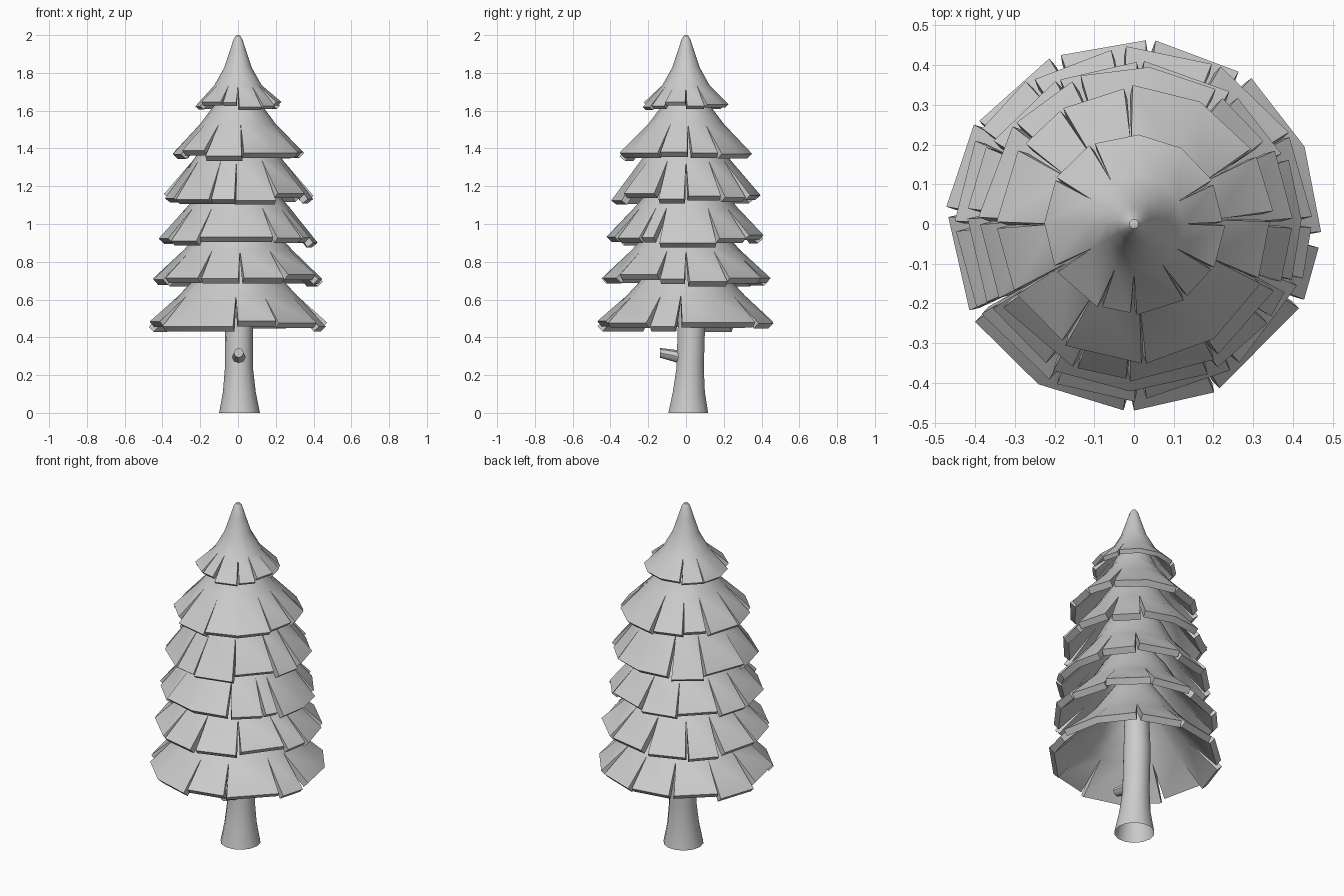
import bpy, bmesh, math, random
from mathutils import Vector

if "Cube" in bpy.data.objects:
    bpy.data.objects.remove(bpy.data.objects["Cube"])

random.seed(4)


def smooth(ob, angle):
    bpy.ops.object.select_all(action='DESELECT')
    ob.select_set(True)
    bpy.context.view_layer.objects.active = ob
    bpy.ops.object.shade_smooth_by_angle(angle=math.radians(angle))


def make_object(name, bm):
    me = bpy.data.meshes.new(name)
    bm.to_mesh(me)
    bm.free()
    ob = bpy.data.objects.new(name, me)
    bpy.context.collection.objects.link(ob)
    return ob


def polar(r, deg, z):
    a = math.radians(deg)
    return Vector((r * math.cos(a), r * math.sin(a), z))


def tier(name, upper, notch, rim, slits, thick=0.038):
    """Cone skirt split below the notch ring into separate shingle panels."""
    bm = bmesh.new()
    slits = sorted(s % 360 for s in slits)
    for a0, a1 in zip(slits, slits[1:] + [slits[0] + 360]):
        n = max(1, round((a1 - a0) / 27))
        angles = [a0 + (a1 - a0) * i / n for i in range(n + 1)]
        # each panel has its own length and pitch
        reach = random.uniform(0.97, 1.03) if n > 1 else random.uniform(0.93, 1.02)
        drop = random.uniform(-0.028, 0.008)
        g0, g1 = random.uniform(0.5, 2.6), random.uniform(0.5, 2.6)
        r = notch[0] + (rim[0] - notch[0]) * reach
        z = notch[1] + (rim[1] - notch[1]) * reach + drop
        rows = [[polar(pr, a, pz) for a in angles] for pr, pz in upper + [notch]]
        rows.append([polar(r, a0 + g0 + (a1 - a0 - g0 - g1) * i / n, z)
                     for i in range(n + 1)])
        vs = [[bm.verts.new(p) for p in row] for row in rows]
        for top, low in zip(vs, vs[1:]):
            for i in range(n):
                bm.faces.new((top[i], low[i], low[i + 1], top[i + 1]))
    bmesh.ops.remove_doubles(bm, verts=bm.verts, dist=0.0005)
    ob = make_object(name, bm)
    mod = ob.modifiers.new("thickness", 'SOLIDIFY')
    mod.thickness = thick
    mod.offset = -1
    bpy.context.view_layer.objects.active = ob
    bpy.ops.object.modifier_apply(modifier=mod.name)
    smooth(ob, 36)


def tube(name, rings, sides, axis='Z', cap=False):
    """Loft of circles given as (centre, radius)."""
    bm = bmesh.new()
    loops = []
    for c, r in rings:
        loop = []
        for i in range(sides):
            p = polar(r, 360 * i / sides, 0)
            if axis == 'Y':
                p = Vector((p.x, 0, p.y))
            loop.append(bm.verts.new(Vector(c) + p))
        loops.append(loop)
    for a, b in zip(loops, loops[1:]):
        for i in range(sides):
            j = (i + 1) % sides
            bm.faces.new((a[i], a[j], b[j], b[i]))
    if cap:
        bm.faces.new(loops[-1])
    bmesh.ops.recalc_face_normals(bm, faces=bm.faces)
    smooth(make_object(name, bm), 45)


# Foliage tiers, top to bottom
tier("top_foliage", [(0, 2.0), (0.012, 1.996), (0.023, 1.98), (0.042, 1.92), (0.072, 1.83)],
     (0.125, 1.735), (0.228, 1.645),
     [-113, -90, -55, -30, 0, 27, 118, 150, -150], 0.025)
tier("foliage_2", [(0.05, 1.8), (0.08, 1.73), (0.125, 1.63)],
     (0.2, 1.53), (0.35, 1.385),
     [92, 31, 3, -24, -86, -120, -150, 180, 145, 122])
tier("foliage_3", [(0.07, 1.62), (0.13, 1.5), (0.195, 1.4)],
     (0.24, 1.335), (0.398, 1.145),
     [-92, -112, -58, -24, 0, 30, 57, 112, 140, 178, -150])
tier("foliage_4", [(0.07, 1.4), (0.16, 1.27), (0.22, 1.15)],
     (0.275, 1.085), (0.418, 0.93),
     [-120, -62, -35, -22, 25, 52, 88, 118, 150, 176, -150])
tier("foliage_5", [(0.07, 1.16), (0.17, 1.03), (0.235, 0.92)],
     (0.29, 0.86), (0.45, 0.72),
     [-88, -118, -55, -20, 0, 30, 62, 95, 125, 150, 180, -150])
tier("bottom_foliage", [(0.07, 0.95), (0.16, 0.82), (0.25, 0.69)],
     (0.315, 0.62), (0.473, 0.478),
     [84, 53, -5, -25, -64, -92, -150, 177, 147, 115])

# Flared trunk, leaning slightly back
tube("trunk", [((0.008, 0.012, 0), 0.108), ((0.007, 0.015, 0.11), 0.087),
               ((0.005, 0.022, 0.24), 0.074), ((0.004, 0.03, 0.5), 0.074),
               ((0, 0.02, 0.9), 0.06)], 14)

# Broken branch stub on the front of the trunk
tube("branch_stub", [((0.004, 0.0, 0.28), 0.04), ((0.004, -0.06, 0.302), 0.032),
                     ((0.004, -0.138, 0.318), 0.026)], 8, 'Y', True)
